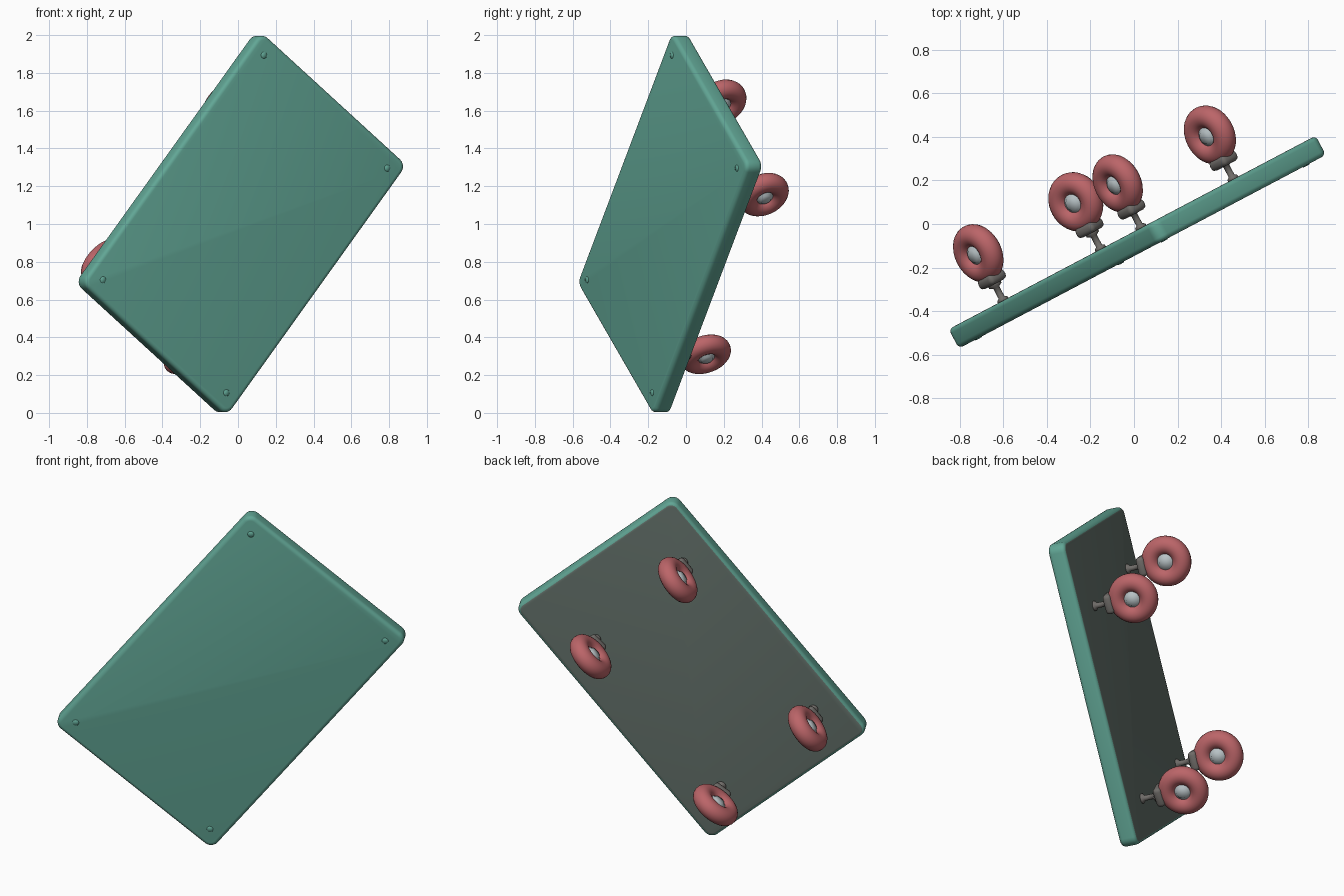
import bpy, bmesh, math
from mathutils import Matrix, Vector

if "Cube" in bpy.data.objects:
    bpy.data.objects.remove(bpy.data.objects["Cube"])


def material(name, rgb):
    m = bpy.data.materials.new(name)
    m.diffuse_color = (*rgb, 1)
    m.use_nodes = True
    m.node_tree.nodes["Principled BSDF"].inputs["Base Color"].default_value = m.diffuse_color
    return m


GREEN = material("green_paint", (0.12, 0.38, 0.30))
UNDER = material("dull_underside", (0.13, 0.17, 0.15))
RED = material("red_rubber", (0.50, 0.13, 0.14))
PALE = material("pale_hub", (0.48, 0.54, 0.56))
STEEL = material("dark_steel", (0.16, 0.15, 0.14))

# Board frame: local x = long side, y = short side, z = underside normal (wheels)
yaw, tilt = math.radians(27.8), math.radians(51)
U = Vector((math.cos(yaw), math.sin(yaw), 0))
N = Vector((-math.sin(yaw), math.cos(yaw), 0))
A = U * math.cos(tilt) + Vector((0, 0, math.sin(tilt)))
B = N.cross(A)
FRAME = Matrix.Translation((0.015, -0.083, 1.0)) @ Matrix((A, B, N)).transposed().to_4x4()


def finish(bm, name, mats, local=Matrix.Identity(4)):
    bmesh.ops.recalc_face_normals(bm, faces=bm.faces)
    for f in bm.faces:
        f.smooth = True
    me = bpy.data.meshes.new(name)
    bm.to_mesh(me)
    bm.free()
    for m in mats:
        me.materials.append(m)
    ob = bpy.data.objects.new(name, me)
    bpy.context.collection.objects.link(ob)
    ob.matrix_world = FRAME @ local
    return ob


def box(size, bevel, segs=3):
    bm = bmesh.new()
    bmesh.ops.create_cube(bm, size=1, matrix=Matrix.Diagonal((*size, 1)))
    bmesh.ops.bevel(bm, geom=bm.edges[:], offset=bevel, segments=segs,
                    profile=0.5, affect='EDGES')
    return bm


def lathe(profile, steps=40):
    # spin (radius, height) points about local z
    bm = bmesh.new()
    vs = [bm.verts.new((r, 0, h)) for r, h in profile]
    es = [bm.edges.new(p) for p in zip(vs, vs[1:])]
    bmesh.ops.spin(bm, geom=vs + es, axis=(0, 0, 1), cent=(0, 0, 0),
                   angle=math.tau, steps=steps)
    bmesh.ops.remove_doubles(bm, verts=bm.verts, dist=1e-5)
    return bm


# Board: slab with rounded corners and softened rims
HX, HY, T = 0.855, 0.56, 0.10
bm = bmesh.new()
bmesh.ops.create_cube(bm, size=1, matrix=Matrix.Diagonal((2 * HX, 2 * HY, T, 1)))
upright = [e for e in bm.edges if abs(e.verts[0].co.z - e.verts[1].co.z) > 0.01]
bmesh.ops.bevel(bm, geom=upright, offset=0.05, segments=6, profile=0.5, affect='EDGES')
rim = [e for e in bm.edges if abs(e.verts[0].co.z - e.verts[1].co.z) < 0.001]
bmesh.ops.bevel(bm, geom=rim, offset=0.022, segments=4, profile=0.5, affect='EDGES')
bm.normal_update()
for f in bm.faces:
    if f.normal.z > 0.9:
        f.material_index = 1
finish(bm, "board", [GREEN, UNDER])

# Corner screws on the front face
for sx in (-1, 1):
    for sy in (-1, 1):
        bm = lathe([(0, -0.004), (0.016, -0.003), (0.02, 0.004), (0, 0.004)], 16)
        finish(bm, "corner_screw", [GREEN],
               Matrix.Translation((sx * 0.765, sy * 0.475, -T / 2)))

# Wheel profiles, axle on local z
R, TUBE = 0.088, 0.052
tyre = [(R + TUBE * math.cos(i * math.tau / 20), TUBE * math.sin(i * math.tau / 20))
        for i in range(21)]
hub = [(0, -0.042), (0.03, -0.04), (0.036, -0.03), (0.06, -0.022),
       (0.06, 0.022), (0.036, 0.03), (0.03, 0.04), (0, 0.042)]
stem = [(0, 0), (0.028, 0), (0.026, 0.012), (0.015, 0.02), (0.015, 0.07),
        (0.032, 0.08), (0.032, 0.1), (0, 0.1)]

# Casters: position on the underside, height of the axle, swivel
casters = [(-0.577, -0.395, 0.295, 0), (-0.639, 0.307, 0.295, 14),
           (0.53, -0.37, 0.28, 0), (0.451, 0.31, 0.28, 5)]
for x, y, h, swivel in casters:
    base = Matrix.Translation((x, y, 0)) @ Matrix.Rotation(math.radians(swivel), 4, 'Z')
    axle = base @ Matrix.Translation((0, 0, h)) @ Matrix.Rotation(math.pi / 2, 4, 'X')
    finish(lathe(tyre), "tyre", [RED], axle)
    finish(lathe(hub), "wheel_hub", [PALE], axle)
    finish(lathe(stem, 20), "swivel_stem", [STEEL],
           base @ Matrix.Translation((0, 0, T / 2 - 0.003)))
    # fork crown hugging the tyre next to the board
    finish(box((0.11, 0.105, 0.05), 0.02), "fork_crown", [STEEL],
           base @ Matrix.Translation((0, 0, h - 0.135)))
